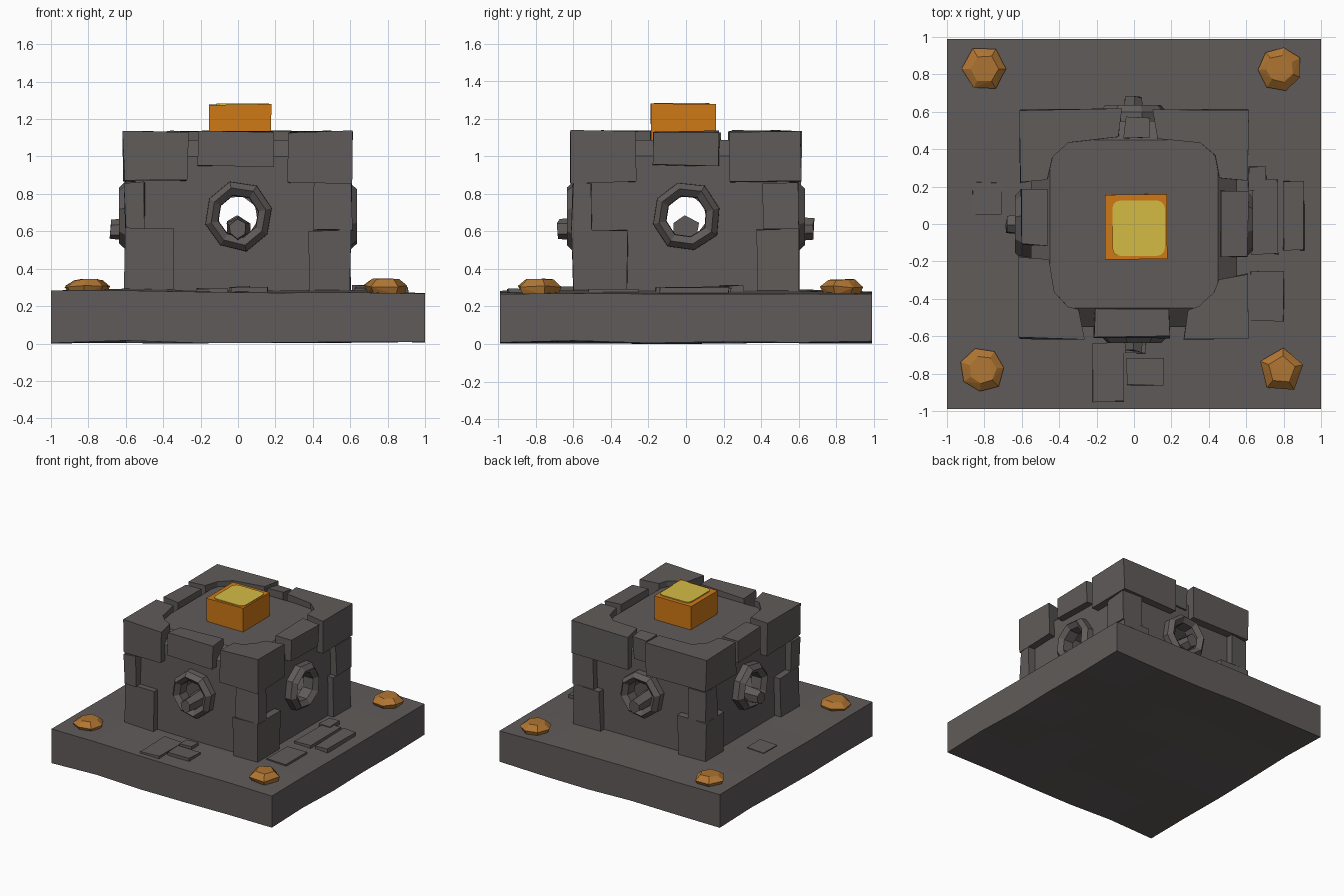
import bpy, bmesh, math, random
from mathutils import Matrix, Vector

if "Cube" in bpy.data.objects:
    bpy.data.objects.remove(bpy.data.objects["Cube"])

random.seed(7)


def make_mat(name, rgb):
    m = bpy.data.materials.new(name)
    m.diffuse_color = (*rgb, 1)
    m.use_nodes = True
    m.node_tree.nodes["Principled BSDF"].inputs["Base Color"].default_value = m.diffuse_color
    return m


STONE = make_mat("dark_stone", (0.115, 0.105, 0.101))
ORANGE = make_mat("molten_orange", (0.62, 0.19, 0.008))
YELLOW = make_mat("glowing_yellow", (0.66, 0.50, 0.06))
AMBER = make_mat("amber", (0.44, 0.18, 0.032))


def finish(bm, name, mat):
    bmesh.ops.recalc_face_normals(bm, faces=bm.faces)
    me = bpy.data.meshes.new(name)
    bm.to_mesh(me)
    bm.free()
    me.materials.append(mat)
    ob = bpy.data.objects.new(name, me)
    bpy.context.collection.objects.link(ob)
    return ob


def jitter(bm, amt):
    for v in bm.verts:
        v.co += Vector([random.uniform(-amt, amt) for _ in range(3)])


def prism(name, pts, z0, z1, mat, amt=0.008):
    bm = bmesh.new()
    lo = [bm.verts.new((x, y, z0)) for x, y in pts]
    hi = [bm.verts.new((x, y, z1)) for x, y in pts]
    bm.faces.new(lo)
    bm.faces.new(hi)
    n = len(pts)
    for i in range(n):
        j = (i + 1) % n
        bm.faces.new((lo[i], lo[j], hi[j], hi[i]))
    jitter(bm, amt)
    return finish(bm, name, mat)


def box(name, x0, x1, y0, y1, z0, z1, mat=STONE, amt=0.008):
    return prism(name, [(x0, y0), (x1, y0), (x1, y1), (x0, y1)], z0, z1, mat, amt)


def hull(name, pts, mat):
    bm = bmesh.new()
    for p in pts:
        bm.verts.new(p)
    bmesh.ops.convex_hull(bm, input=bm.verts)
    bmesh.ops.dissolve_limit(bm, angle_limit=0.02, verts=bm.verts, edges=bm.edges)
    return finish(bm, name, mat)


# Uneven base slab, slightly raised in the middle
bm = bmesh.new()
bmesh.ops.create_cube(bm, size=2)
bmesh.ops.subdivide_edges(bm, edges=bm.edges, cuts=4, use_grid_fill=True)
for v in bm.verts:
    x, y, h = v.co
    edge = max(abs(x), abs(y)) > 0.95
    top = (0.276 if edge else 0.287) - 0.006 * x + random.uniform(-0.004, 0.004)
    bottom = random.uniform(0.0, 0.018)
    v.co.z = bottom + (top - bottom) * (h + 1) / 2
    v.co.y = y * 0.99
min(bm.verts, key=lambda v: v.co.z).co.z = 0
finish(bm, "base_slab", STONE)

# Main body with a sloped shoulder and octagonal top plate
R, T, C = 0.55, 0.45, 0.36
pts = [(sx * R, sy * R, z) for sx in (-1, 1) for sy in (-1, 1) for z in (0.26, 1.0)]
pts += [(sx * a, sy * b, 1.085) for sx in (-1, 1) for sy in (-1, 1) for a, b in ((T, C), (C, T))]
body = hull("body", pts, STONE)

# Crossing tunnels through the body
ZC = 0.68
for axis in ("X", "Y"):
    bm = bmesh.new()
    bmesh.ops.create_cone(bm, cap_ends=True, segments=8, radius1=0.125, radius2=0.125, depth=2,
                          matrix=Matrix.Translation((0, 0, ZC))
                          @ Matrix.Rotation(math.pi / 2, 4, "Y" if axis == "X" else "X"))
    cutter = finish(bm, "tunnel_cutter", STONE)
    cutter.hide_render = True
    mod = body.modifiers.new("tunnel", "BOOLEAN")
    mod.operation = "DIFFERENCE"
    mod.solver = "EXACT"
    mod.object = cutter
    bpy.context.view_layer.objects.active = body
    bpy.ops.object.modifier_apply(modifier=mod.name)
    bpy.data.objects.remove(cutter)

# Corner stones: sign x, sign y, then (inner x, inner y) for top, middle and bottom tiers
corners = [
    (-1, -1, (0.27, 0.17), (0.50, 0.50), (0.34, 0.36)),
    (1, -1, (0.27, 0.27), (0.40, 0.50), (0.38, 0.31)),
    (1, 1, (0.10, 0.23), (0.42, 0.41), (0.36, 0.38)),
    (-1, 1, (0.06, 0.22), (0.45, 0.46), (0.35, 0.36)),
]
for sx, sy, (a, b), (ma, mb), (la, lb) in corners:
    o = 0.612
    outline = [(o, o), (a, o), (a + 0.02, 0.46), (0.35, 0.44), (0.43, 0.36), (0.46, b + 0.02), (o, b)]
    dz = random.uniform(-0.015, 0.015)
    prism("top_corner_stone", [(sx * x, sy * y) for x, y in outline], 0.855 + dz, 1.133, STONE, 0.007)
    box("middle_corner_stone", sx * ma, sx * 0.605, sy * mb, sy * 0.605, 0.60 + dz, 0.85 + dz)
    box("bottom_corner_stone", sx * la, sx * 0.603, sy * lb, sy * 0.603, 0.27, 0.60 + dz)

# Rim stones between the top corners, narrower towards the bottom back
for name, x0, x1, y0, y1 in (("front", -0.21, 0.19, -0.605, -0.45), ("right", 0.46, 0.61, -0.18, 0.18),
                             ("back", -0.05, 0.08, 0.46, 0.57), ("left", -0.60, -0.46, -0.11, 0.18)):
    box(name + "_rim_stone", x0, x1, y0, y1, 0.95, 1.13)

# Angular rings and protruding knobs on the four sides (knob missing on the right)
for k, side in enumerate(("front", "right", "back", "left")):
    turn = Matrix.Rotation(k * math.pi / 2, 4, "Z")
    bm = bmesh.new()
    n = 8
    section = [(0.19, 0.52), (0.188, 0.60), (0.155, 0.635), (0.115, 0.605), (0.112, 0.52)]
    loops = []
    for i in range(n):
        t = 2 * math.pi * (i + 0.3) / n
        s = random.uniform(0.95, 1.03)
        loops.append([bm.verts.new(turn @ Vector((r * s * math.cos(t), -d, ZC + r * s * math.sin(t))))
                      for r, d in section])
    m = len(section)
    for i in range(n):
        p, q = loops[i], loops[(i + 1) % n]
        for j in range(m):
            bm.faces.new((p[j], q[j], q[(j + 1) % m], p[(j + 1) % m]))
    finish(bm, side + "_ring", STONE)
    if side != "right":
        bm = bmesh.new()
        bmesh.ops.create_cone(bm, cap_ends=True, segments=6, radius1=0.072, radius2=0.052, depth=0.22,
                              matrix=turn @ Matrix.Translation((0, -0.57, 0.612))
                              @ Matrix.Rotation(math.pi / 2, 4, "X"))
        jitter(bm, 0.008)
        finish(bm, side + "_knob", STONE)

# Molten cube with a rounded glowing plate on top
box("molten_cube", -0.155, 0.178, -0.188, 0.158, 1.05, 1.278, ORANGE, 0.003)
plate = []
for cx, cy, start in ((0.125, 0.085, 0), (-0.075, 0.085, 90), (-0.075, -0.130, 180), (0.125, -0.130, 270)):
    for d in (0, 30, 60, 90):
        t = math.radians(start + d)
        plate.append((cx + 0.04 * math.cos(t), cy + 0.04 * math.sin(t)))
prism("glowing_plate", plate, 1.276, 1.284, YELLOW, 0)

# Amber lumps at the base corners
for k, (cx, cy, sides) in enumerate(((-0.8, 0.83, 6), (0.78, 0.83, 7), (-0.81, -0.78, 7), (0.79, -0.78, 5))):
    pts = []
    for r, z in ((0.10, 0.265), (0.122, 0.305), (0.075, 0.342)):
        for i in range(sides):
            t = 2 * math.pi * i / sides + 0.5 * k
            q = r * random.uniform(0.94, 1.04)
            pts.append((cx + q * math.cos(t), cy + q * math.sin(t), z + random.uniform(-0.006, 0.006)))
    hull("amber_lump", pts, AMBER)

# Low paving tiles on the base
for x0, x1, y0, y1, z in ((0.63, 0.77, -0.16, 0.24, 0.30), (0.80, 0.91, -0.14, 0.23, 0.305),
                          (0.61, 0.71, 0.18, 0.31, 0.31), (-0.86, -0.71, 0.05, 0.22, 0.295),
                          (-0.04, 0.16, -0.86, -0.72, 0.30), (-0.22, -0.05, -0.95, -0.64, 0.293),
                          (-0.05, 0.06, -0.69, -0.60, 0.305), (0.62, 0.80, -0.52, -0.25, 0.292)):
    box("paving_tile", x0, x1, y0, y1, 0.26, z, STONE, 0.005)
